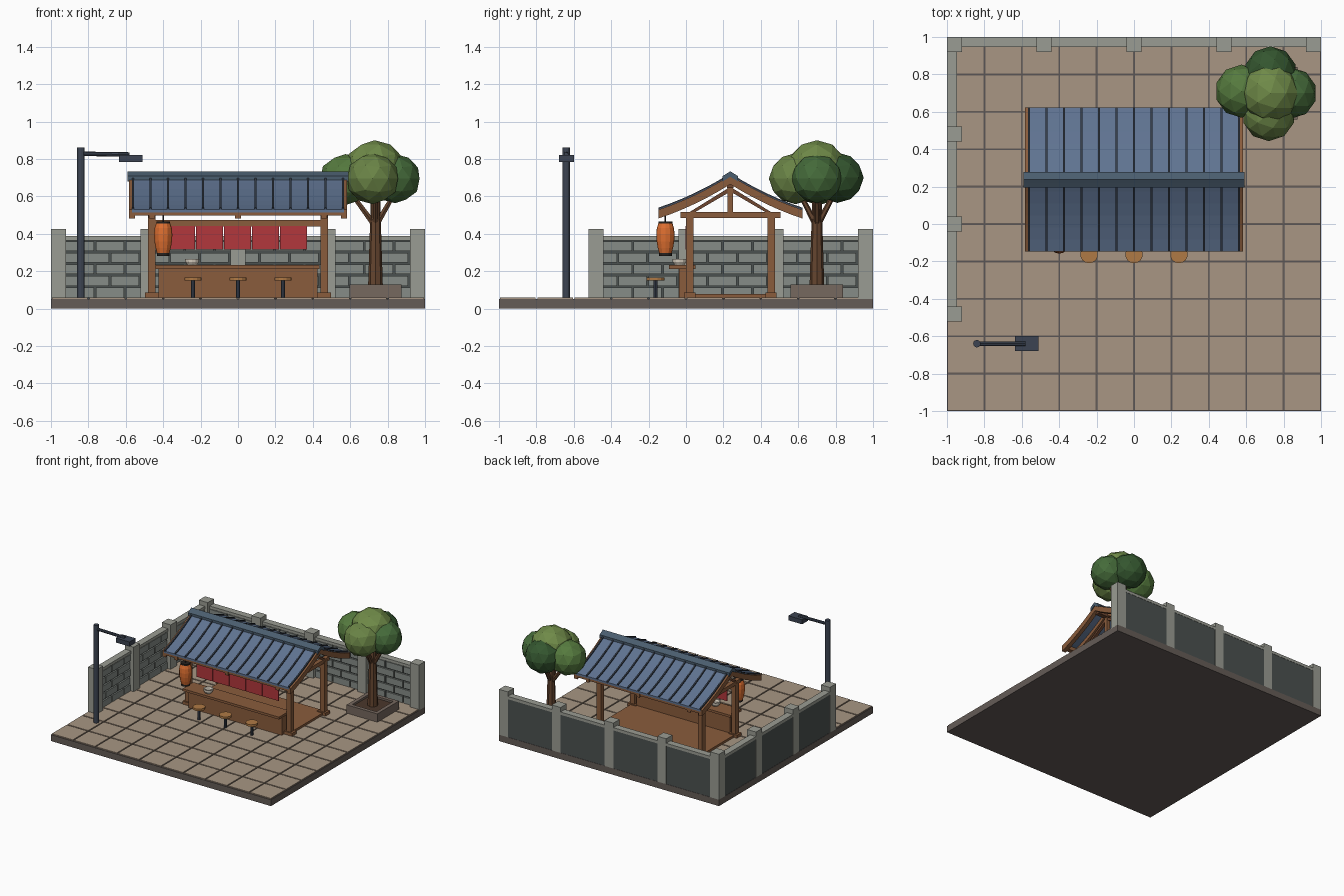
import bpy, bmesh, math
from mathutils import Vector, Matrix

if "Cube" in bpy.data.objects:
    bpy.data.objects.remove(bpy.data.objects["Cube"])

MATS = {}


def mat(name, hexa):
    if name not in MATS:
        m = bpy.data.materials.new(name)
        c = [int(hexa[i:i + 2], 16) / 255 for i in (0, 2, 4)]
        m.diffuse_color = [((v + 0.055) / 1.055) ** 2.4 for v in c] + [1]
        m.use_nodes = True
        m.node_tree.nodes["Principled BSDF"].inputs["Base Color"].default_value = m.diffuse_color
        MATS[name] = m
    return MATS[name]


STONE, BRICK = mat("stone", "9A9C93"), mat("brick", "868C87")
DARKWALL, BASE = mat("wall", "4B5150"), mat("base", "655C57")
TILE, WOOD = mat("tile", "A89683"), mat("wood", "8A5C3C")
DARKWOOD, SLATE = mat("dark_wood", "6E4630"), mat("slate", "5F7391")
RIB, RIDGE = mat("rib", "343C48"), mat("ridge", "4A5D6E")
RED, ORANGE = mat("red", "B2373C"), mat("orange", "DE6F30")
BLACK, METAL = mat("black", "26221F"), mat("metal", "3C4452")
CREAM, BARK = mat("cream", "D8CFC0"), mat("bark", "65452F")
SEAT, POT = mat("seat", "B07A45"), mat("pot", "76685F")


def finish(name, bm, material):
    bmesh.ops.recalc_face_normals(bm, faces=bm.faces)
    me = bpy.data.meshes.new(name)
    bm.to_mesh(me)
    bm.free()
    me.materials.append(material)
    ob = bpy.data.objects.new(name, me)
    bpy.context.collection.objects.link(ob)
    return ob


def boxes(name, items, material):
    """Each item: (x0, x1, y0, y1, z0, z1)."""
    bm = bmesh.new()
    for x0, x1, y0, y1, z0, z1 in items:
        m = Matrix.Translation(((x0 + x1) / 2, (y0 + y1) / 2, (z0 + z1) / 2))
        bmesh.ops.create_cube(bm, size=1, matrix=m @ Matrix.Diagonal((x1 - x0, y1 - y0, z1 - z0, 1)))
    return finish(name, bm, material)


def rods(name, items, material, sides=10):
    """Each item: (start, end, start radius, end radius)."""
    bm = bmesh.new()
    for a, b, r0, r1 in items:
        a, b = Vector(a), Vector(b)
        rot = Vector((0, 0, 1)).rotation_difference(b - a).to_matrix().to_4x4()
        bmesh.ops.create_cone(bm, cap_ends=True, segments=sides, radius1=r0, radius2=r1,
                              depth=(b - a).length, matrix=Matrix.Translation((a + b) / 2) @ rot)
    return finish(name, bm, material)


def lathe(name, x, y, profile, material, sides=12):
    bm = bmesh.new()
    rings = [[bm.verts.new((x + r * math.cos(k * math.tau / sides), y + r * math.sin(k * math.tau / sides), z))
              for k in range(sides)] for r, z in profile]
    for a, b in zip(rings, rings[1:]):
        for k in range(sides):
            bm.faces.new((a[k], a[k - 1], b[k - 1], b[k]))
    bm.faces.new(rings[0])
    bm.faces.new(rings[-1])
    return finish(name, bm, material)


def extrude_x(name, outlines, spans, material):
    """Extrude closed (y, z) outlines between pairs of x values."""
    bm = bmesh.new()
    for x0, x1 in spans:
        for pts in outlines:
            f = bm.faces.new([bm.verts.new((x0, y, z)) for y, z in pts])
            g = bmesh.ops.extrude_face_region(bm, geom=[f])
            bmesh.ops.translate(bm, vec=(x1 - x0, 0, 0),
                                verts=[v for v in g["geom"] if isinstance(v, bmesh.types.BMVert)])
    return finish(name, bm, material)


# Paved base
boxes("base_slab", [(-1, 1, -1, 1, 0, 0.052)], BASE)
boxes("paving_tiles", [(i / 5 + g0, i / 5 + 0.2 - g1, j / 5 + 0.005, j / 5 + 0.195, 0.05, 0.06)
                       for i in range(-5, 5) for j in range(-5, 5) for g0, g1 in [(0.005, 0.005)]], TILE)

# Boundary walls: core, coping, pillars
boxes("wall_core", [(-0.995, 0.995, 0.96, 0.998, 0.05, 0.365), (-0.998, -0.96, -0.5, 0.97, 0.05, 0.365)], DARKWALL)
boxes("wall_coping", [(-0.99, 0.99, 0.945, 1, 0.365, 0.388), (-1, -0.945, -0.5, 0.96, 0.365, 0.388)], STONE)
boxes("wall_pillars", [(x - 0.04, x + 0.04, 0.92, 1, 0.05, 0.425) for x in (-0.96, -0.48, 0, 0.48, 0.96)] +
      [(-1, -0.92, y - 0.04, y + 0.04, 0.05, 0.425) for y in (-0.48, 0, 0.48)], STONE)

# Running-bond bricks on the inner faces
bricks = []
for s in range(4):
    a, b = -0.92 + 0.48 * s, -0.52 + 0.48 * s
    for row in range(5):
        z = 0.06 + row * 0.062
        x = a - (0.08 if row % 2 else 0)
        while x < b - 0.01:
            x0, x1 = max(x, a), min(x + 0.15, b)
            if x1 - x0 > 0.015:
                bricks.append((x0, x1, 0.947, 0.965, z, z + 0.052))
                if s < 3:
                    bricks.append((-0.965, -0.947, x0 + 0.48, x1 + 0.48, z, z + 0.052))
            x += 0.16
boxes("wall_bricks", bricks, BRICK)

# Stall floor and frame
CY = 0.237
corners = [(x, y) for x in (-0.46, 0.46) for y in (0.02, 0.455)]
boxes("stall_floor", [(-0.47, 0.47, 0.005, 0.47, 0.055, 0.078)], WOOD)
boxes("post_feet", [(x - 0.038, x + 0.038, y - 0.03, y + 0.03, 0.055, 0.085) for x, y in corners], WOOD)
boxes("posts", [(x - 0.02, x + 0.02, y - 0.02, y + 0.02, 0.06, 0.5) for x, y in corners], WOOD)
boxes("long_beams", [(-0.47, 0.47, y - 0.017, y + 0.017, 0.438, 0.475) for y in (0.02, 0.455)], WOOD)
boxes("tie_beams", [(x - 0.018, x + 0.018, -0.03, 0.505, 0.485, 0.516) for x in (-0.46, 0.46)], WOOD)
boxes("king_posts", [(x - 0.015, x + 0.015, CY - 0.014, CY + 0.014, 0.51, 0.68) for x in (-0.46, 0.46)], WOOD)
boxes("eave_beams", [(-0.583, 0.583, CY + s * 0.365 - 0.018, CY + s * 0.365 + 0.018, 0.497, 0.53) for s in (-1, 1)], WOOD)
boxes("ridge_beam", [(-0.56, 0.56, CY - 0.018, CY + 0.018, 0.645, 0.68)], DARKWOOD)


# Curved roof: panels, ribs and rafters share one profile
def roof_strip(side, lo, hi, t0=0.0, t1=1.0, n=6):
    ts = [t0 + (t1 - t0) * i / n for i in range(n + 1)]
    crv = [(CY + side * 0.385 * t, 0.71 - 0.24 * t + 0.057 * t * t) for t in ts]
    return [(y, z + hi) for y, z in crv] + [(y, z + lo) for y, z in reversed(crv)]


def both(*args):
    return [roof_strip(s, *args) for s in (-1, 1)]


extrude_x("roof_panels", both(-0.012, 0.004), [(-0.568, 0.568)], SLATE)
extrude_x("roof_ribs", both(-0.005, 0.013), [(x - 0.006, x + 0.006) for x in [-0.562 + i * 1.124 / 12 for i in range(13)]], RIB)
extrude_x("rafters", both(-0.045, -0.012), [(-0.583, -0.55), (-0.475, -0.445), (-0.015, 0.015), (0.445, 0.475), (0.55, 0.583)], WOOD)
extrude_x("barge_boards", both(-0.02, 0.002), [(-0.583, -0.568), (0.568, 0.583)], WOOD)
extrude_x("ridge_cap", both(-0.005, 0.024, 0.0, 0.11, 2), [(-0.59, 0.59)], RIDGE)
extrude_x("truss_braces", [[(CY + s * 0.22, 0.515), (CY + s * 0.19, 0.515), (CY + s * 0.01, 0.62), (CY + s * 0.01, 0.645)]
                           for s in (-1, 1)], [(-0.472, -0.448), (0.448, 0.472)], DARKWOOD)

# Serving counter with bowl, cloth panels above
boxes("counter_body", [(-0.425, 0.425, -0.038, 0.035, 0.06, 0.215)], WOOD)
boxes("counter_top", [(-0.44, 0.435, -0.09, 0.05, 0.213, 0.232)], WOOD)
boxes("cloth_panels", [(-0.375 + i * 0.15, -0.23 + i * 0.15, -0.004, 0.004, 0.315, 0.442) for i in range(5)], RED)
lathe("bowl", -0.245, -0.035, [(0.024, 0.231), (0.037, 0.25), (0.038, 0.265), (0.03, 0.265), (0.022, 0.25)], CREAM)

# Stools
rods("stool_seats", [((x, -0.163, 0.15), (x, -0.163, 0.167), 0.047, 0.047) for x in (-0.24, 0, 0.24)], SEAT, 14)
rods("stool_legs", [((x, -0.163, 0.058), (x, -0.163, 0.152), 0.011, 0.011) for x in (-0.24, 0, 0.24)], METAL, 8)

# Hanging lantern
LX, LY = -0.4, -0.11
lathe("lantern_body", LX, LY, [(0.033, 0.295), (0.041, 0.325), (0.047, 0.36), (0.049, 0.395), (0.046, 0.43), (0.038, 0.455)], ORANGE)
rods("lantern_caps", [((LX, LY, 0.282), (LX, LY, 0.297), 0.034, 0.034), ((LX, LY, 0.452), (LX, LY, 0.467), 0.037, 0.037)], BLACK, 12)
rods("lantern_cord", [((LX, LY, 0.46), (LX, LY, 0.51), 0.004, 0.004)], BLACK, 6)

# Street lamp
rods("lamp_post", [((-0.84, -0.64, 0.055), (-0.84, -0.64, 0.862), 0.02, 0.02)], METAL, 12)
rods("lamp_arm", [((-0.84, -0.64, 0.828), (-0.58, -0.64, 0.824), 0.012, 0.012)], METAL, 8)
boxes("lamp_head", [(-0.635, -0.51, -0.68, -0.6, 0.785, 0.822)], METAL)

# Planter with soil
PX, PY = 0.735, 0.7
boxes("planter", [(PX - 0.14, PX + 0.14, PY + s * 0.125 - 0.015, PY + s * 0.125 + 0.015, 0.055, 0.128) for s in (-1, 1)] +
      [(PX + s * 0.125 - 0.015, PX + s * 0.125 + 0.015, PY - 0.112, PY + 0.112, 0.055, 0.128) for s in (-1, 1)], POT)
boxes("soil", [(PX - 0.115, PX + 0.115, PY - 0.115, PY + 0.115, 0.055, 0.112)], mat("earth", "4A372B"))

# Tree trunk, branches, crown
rods("trunk", [((PX, PY, 0.1), (PX, PY, 0.62), 0.04, 0.024)], BARK, 8)
rods("branches", [((PX, PY, 0.44), (PX + dx, PY + dy, 0.63), 0.018, 0.012)
                  for dx, dy in ((-0.14, 0), (0.11, 0), (0, -0.1), (0, 0.1))], BARK, 6)
for name, x, y, z, r, c in (("top", 0.73, 0.7, 0.745, 0.162, "6F8A48"), ("left", 0.575, 0.71, 0.69, 0.142, "557A3E"),
                            ("right", 0.84, 0.7, 0.695, 0.137, "456B3A"), ("front", 0.72, 0.585, 0.695, 0.142, "6A8446"),
                            ("back", 0.73, 0.81, 0.7, 0.14, "34562F")):
    bm = bmesh.new()
    bmesh.ops.create_icosphere(bm, subdivisions=2, radius=r, matrix=Matrix.Translation((x, y, z)) @ Matrix.Diagonal((1, 1, 0.96, 1)))
    finish("leaves_" + name, bm, mat("leaf_" + name, c))
